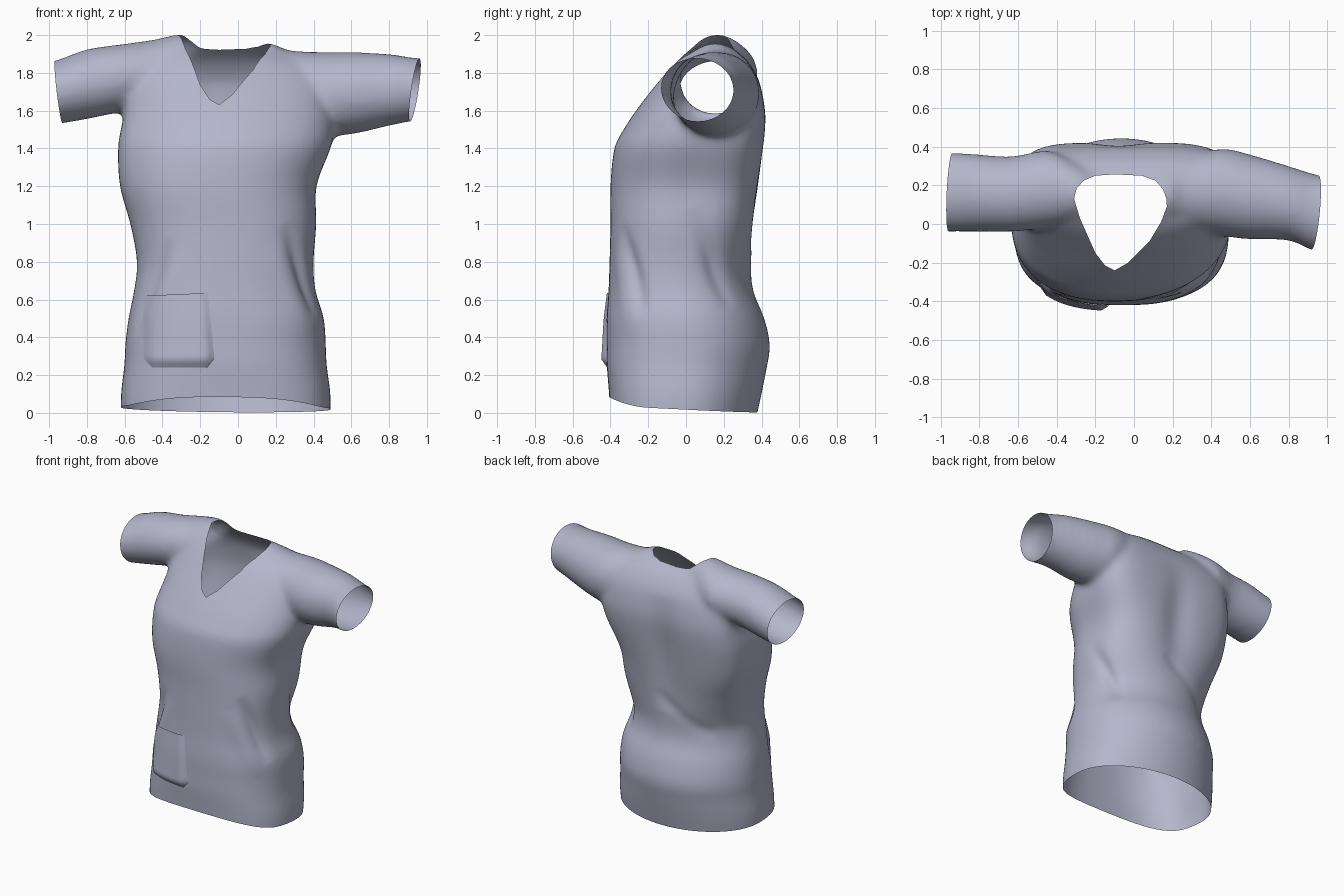
import bpy
import bmesh
from math import cos, sin, pi, exp, radians
from mathutils import Vector
from mathutils.bvhtree import BVHTree
from mathutils.geometry import intersect_point_line

cube = bpy.data.objects.get("Cube")
if cube:
    bpy.data.objects.remove(cube, do_unlink=True)

# Single cloth colour
cloth = bpy.data.materials.new("lavender_grey_cloth")
cloth.use_nodes = True
colour = (0.46, 0.47, 0.6, 1)
cloth.diffuse_color = colour
cloth.node_tree.nodes["Principled BSDF"].inputs["Base Color"].default_value = colour


def make_object(name, bm):
    mesh = bpy.data.meshes.new(name)
    bm.to_mesh(mesh)
    bm.free()
    mesh.materials.append(cloth)
    obj = bpy.data.objects.new(name, mesh)
    bpy.context.collection.objects.link(obj)
    return obj


def activate(obj):
    bpy.ops.object.select_all(action="DESELECT")
    obj.select_set(True)
    bpy.context.view_layer.objects.active = obj


def resample(rows, steps=4):
    """Smooth interpolation between rows of measurements."""
    result = []
    for i in range(len(rows) - 1):
        quad = [rows[max(i - 1, 0)], rows[i], rows[i + 1], rows[min(i + 2, len(rows) - 1)]]
        for s in range(steps):
            t = s / steps
            result.append([
                b + (c - a) * t / 2 + (a - 2.5 * b + 2 * c - d / 2) * t * t
                + (1.5 * (b - c) + (d - a) / 2) * t ** 3
                for a, b, c, d in zip(*quad)])
    result.append(rows[-1])
    return result


def oval(low_a, high_a, low_b, high_b, low_power=2, high_power=2, count=64):
    """Rounded section between two pairs of limits, squarer with higher power."""
    points = []
    for k in range(count):
        c, s = cos(2 * pi * k / count), sin(2 * pi * k / count)
        power = high_power if s > 0 else low_power
        a = abs(c) ** (2 / power) * (1 if c > 0 else -1)
        b = abs(s) ** (2 / power) * (1 if s > 0 else -1)
        points.append(((low_a + high_a + a * (high_a - low_a)) / 2,
                       (low_b + high_b + b * (high_b - low_b)) / 2))
    return points


def loft(bm, sections):
    rings = [[bm.verts.new(p) for p in section] for section in sections]
    faces = [bm.faces.new(rings[0]), bm.faces.new(rings[-1][::-1])]
    for lower, upper in zip(rings, rings[1:]):
        for k in range(len(lower)):
            n = (k + 1) % len(lower)
            faces.append(bm.faces.new((lower[k], upper[k], upper[n], lower[n])))
    bmesh.ops.recalc_face_normals(bm, faces=faces)


# Torso rows: height, right, left, front, back
torso = [
    (-.06, -.62, .49, -.40, .365), (.1, -.62, .49, -.41, .40),
    (.25, -.602, .47, -.42, .43), (.36, -.597, .465, -.42, .445),
    (.5, -.58, .455, -.42, .415), (.65, -.55, .41, -.41, .355),
    (.8, -.535, .40, -.405, .345), (1, -.57, .415, -.40, .36),
    (1.2, -.625, .415, -.40, .385), (1.4, -.635, .49, -.38, .41),
    (1.5, -.62, .51, -.33, .42), (1.6, -.60, .51, -.265, .42),
    (1.75, -.58, .49, -.15, .39), (1.85, -.54, .40, -.07, .335),
    (1.9, -.48, .27, -.02, .285), (1.95, -.42, .15, .04, .22),
    (1.985, -.36, 0, .09, .17)]

# Sleeve rows: distance along x, front, back, underside, top
right_sleeve = [
    (-1.05, -.04, .37, 1.52, 1.845), (-.95, -.04, .37, 1.53, 1.87),
    (-.8, -.04, .36, 1.555, 1.925), (-.63, -.04, .35, 1.59, 1.95),
    (-.45, -.02, .38, 1.62, 1.975), (-.3, .01, .32, 1.65, 2.005),
    (-.19, .04, .27, 1.7, 1.97), (-.08, .08, .22, 1.75, 1.93)]
left_sleeve = [
    (1.05, -.15, .23, 1.56, 1.875), (.93, -.14, .26, 1.545, 1.88),
    (.8, -.085, .30, 1.52, 1.9), (.6, -.08, .36, 1.475, 1.91),
    (.45, -.06, .39, 1.48, 1.91), (.27, -.02, .34, 1.6, 1.92),
    (.17, .01, .29, 1.65, 1.96), (.06, .04, .25, 1.7, 1.95)]

bm = bmesh.new()
loft(bm, [[(x, y, r[0]) for x, y in
           oval(*r[1:], low_power=2.8 - .4 * r[0],
                high_power=2 + min(2.6, 3.2 * max(0, r[0] - .75)))]
          for r in resample(torso)])
for sleeve in (right_sleeve, left_sleeve):
    loft(bm, [[(r[0], y, z) for y, z in oval(*r[1:])] for r in resample(sleeve)])
shirt = make_object("shirt", bm)

# Fuse torso and sleeves into one soft skin
activate(shirt)
remesh = shirt.modifiers.new("fuse", "REMESH")
remesh.mode = "VOXEL"
remesh.voxel_size = 0.018
soften = shirt.modifiers.new("soften", "SMOOTH")
soften.factor = 0.5
soften.iterations = 18
for name in ("fuse", "soften"):
    bpy.ops.object.modifier_apply(modifier=name)

bm = bmesh.new()
bm.from_mesh(shirt.data)
bm.normal_update()

# Cloth folds: start, end, width, height along the surface normal
folds = [
    ((-.36, -.36, .92), (-.55, -.23, .4), .04, -.02),
    ((-.3, -.37, .88), (-.46, -.31, .4), .06, .01),
    ((.25, -.34, 1), (.42, -.22, .5), .045, -.025),
    ((.18, -.38, .9), (.38, -.28, .4), .06, .01),
    ((.41, .03, 1.08), (.32, .24, .55), .05, -.025),
    ((.02, .36, 1), (-.42, .22, .7), .05, -.018),
    ((-.08, .42, 1.75), (-.08, .36, .85), .12, -.03)]
moves = []
for v in bm.verts:
    shift = 0
    for start, end, width, height in folds:
        near, t = intersect_point_line(v.co, Vector(start), Vector(end))
        if 0 < t < 1:
            shift += height * sin(pi * t) * exp(-((v.co - near).length / width) ** 2)
    moves.append(v.normal * shift)
for v, move in zip(bm.verts, moves):
    v.co += move

# Open the hem and both cuffs
for point, normal in (((0, 0, .022), (-.01, -.05, -1)),
                      ((-.95, .16, 1.7), (-1, .05, -.12)),
                      ((.935, .06, 1.7), (1, -.1, -.15))):
    bmesh.ops.bisect_plane(bm, geom=bm.verts[:] + bm.edges[:] + bm.faces[:],
                           plane_co=point, plane_no=normal, clear_outer=True)

# Lift the front of the hem into a shallow arch
for v in bm.verts:
    if v.co.z < .3 and v.co.y < -.2:
        v.co.z += .045 * (1 - v.co.z / .3) * ((-v.co.y - .2) / .2) ** 2

# Cut the V neckline along its plan outline
neck = [Vector((x, y, 0)) for x, y in (
    (-.31, .13), (-.28, .03), (-.2, -.15), (-.15, -.215), (-.1, -.24), (-.03, -.2),
    (.08, -.09), (.14, .01), (.17, .09), (.168, .13), (.15, .18), (.11, .225),
    (.04, .25), (-.1, .257), (-.2, .25), (-.26, .225), (-.297, .185))]
sides = [(a, Vector((b.y - a.y, a.x - b.x, 0)).normalized())
         for a, b in zip(neck, neck[1:] + neck[:1])]
for point, normal in sides:
    faces = [f for f in bm.faces if f.calc_center_median().z > 1.5
             and abs(f.calc_center_median().x + .07) < .32]
    edges = {e for f in faces for e in f.edges}
    verts = {v for f in faces for v in f.verts}
    bmesh.ops.bisect_plane(bm, geom=list(verts) + list(edges) + faces,
                           plane_co=point, plane_no=normal, dist=1e-5)


def in_neck(face):
    c = face.calc_center_median()
    return c.z > 1.5 and all((c - p).dot(n) < 0 for p, n in sides)


bmesh.ops.delete(bm, geom=[f for f in bm.faces if in_neck(f)], context="FACES")
bm.normal_update()
surface = BVHTree.FromBMesh(bm)
bm.to_mesh(shirt.data)
bm.free()

# Patch pocket draped over the front
bm = bmesh.new()
bmesh.ops.create_grid(bm, x_segments=18, y_segments=18, size=.5)
for v in bm.verts:
    u, w = v.co.x + .5, v.co.y + .5
    corner = .045 * max(0, 1 - w * 8)
    left, right = -.5 + corner, -.12 - .04 * w - corner
    x, z = left + (right - left) * u, .24 + (.38 + .015 * u) * w
    hit = surface.ray_cast(Vector((x, -2, z)), Vector((0, 1, 0)))[0]
    edge = min(1, 9 * min(u, 1 - u), 9 * w)
    v.co = (x, hit.y - .002 - .03 * edge * (1 - .6 * w), z)
bmesh.ops.recalc_face_normals(bm, faces=bm.faces[:])
pocket = make_object("pocket", bm)

for obj in (shirt, pocket):
    activate(obj)
    bpy.ops.object.shade_smooth_by_angle(angle=radians(50))
